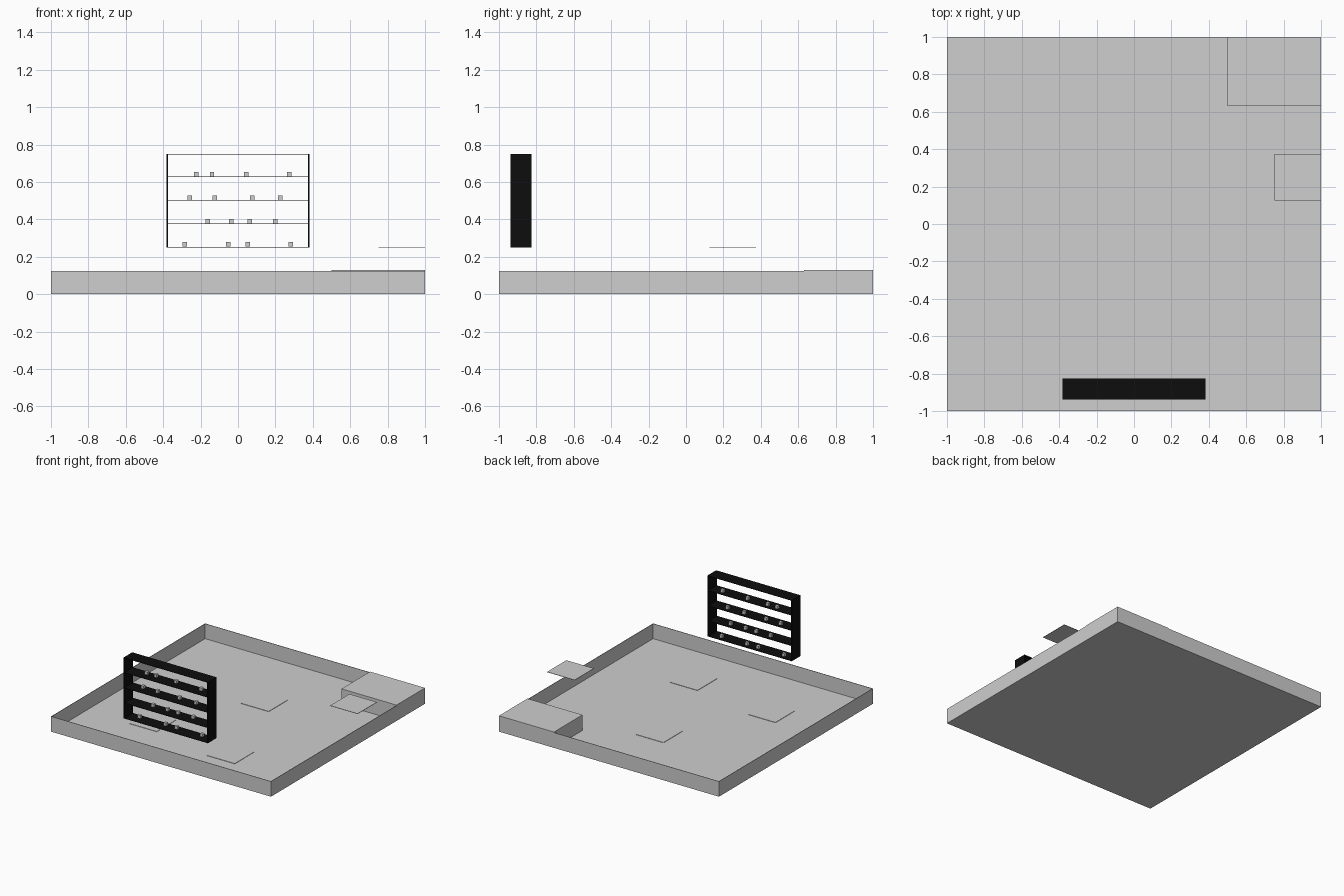
import bpy

if "Cube" in bpy.data.objects:
    bpy.data.objects.remove(bpy.data.objects["Cube"])


def material(name, rgb):
    m = bpy.data.materials.new(name)
    m.diffuse_color = (*rgb, 1.0)
    m.use_nodes = True
    m.node_tree.nodes["Principled BSDF"].inputs["Base Color"].default_value = m.diffuse_color
    return m


GREY = material("light_grey", (0.62, 0.62, 0.62))
BLACK = material("black", (0.004, 0.004, 0.004))


def box(name, x, y, z, mat):
    """Axis-aligned box from (min, max) ranges."""
    bpy.ops.mesh.primitive_cube_add(size=1)
    ob = bpy.context.object
    ob.name = name
    for v in ob.data.vertices:
        v.co = [r[0] + (c + 0.5) * (r[1] - r[0]) for c, r in zip(v.co, (x, y, z))]
    ob.data.materials.append(mat)
    return ob


# Floor and four thin perimeter walls
T, H = 0.004, 0.125
box("floor", (-1, 1), (-1, 1), (0, 0.002), GREY)
box("left_wall", (-1, -1 + T), (-1, 1), (0, H), GREY)
box("right_wall", (1 - T, 1), (-1, 1), (0, H), GREY)
box("front_wall", (-1 + T, 1 - T), (-1, -1 + T), (0, H), GREY)
box("back_wall", (-1 + T, 1 - T), (1 - T, 1), (0, H), GREY)

# Raised corner block and hovering panel beside it
box("corner_block", (0.5, 1), (0.63, 1), (0, 0.13), GREY)
box("side_panel", (0.75, 1), (0.125, 0.375), (0.249, 0.252), GREY)

# Thin square mats on the floor
for x, y in [(0.2, -0.685), (-0.6, -0.555), (-0.12, 0.213)]:
    box("floor_mat", (x, x + 0.25), (y, y + 0.25), (0.002, 0.005), GREY)

# Open shelf unit: two side panels and five boards
Y = (-0.938, -0.826)
for s in (-1, 1):
    box("shelf_side", sorted((s * 0.375, s * 0.383)), Y, (0.25, 0.75), BLACK)
for z in (0.25, 0.375, 0.5, 0.625, 0.747):
    box("shelf_board", (-0.375, 0.375), Y, (z, z + 0.003), BLACK)

# Small cubes standing on the shelves
rows = {
    0.254: (-0.286, -0.051, 0.051, 0.281),
    0.379: (-0.163, -0.035, 0.064, 0.200),
    0.504: (-0.257, -0.123, 0.075, 0.227),
    0.629: (-0.222, -0.139, 0.045, 0.273),
}
R = 0.012
for z, xs in rows.items():
    for x in xs:
        box("shelf_item", (x - R, x + R), (-0.865 - R, -0.865 + R), (z, z + 2 * R), GREY)
